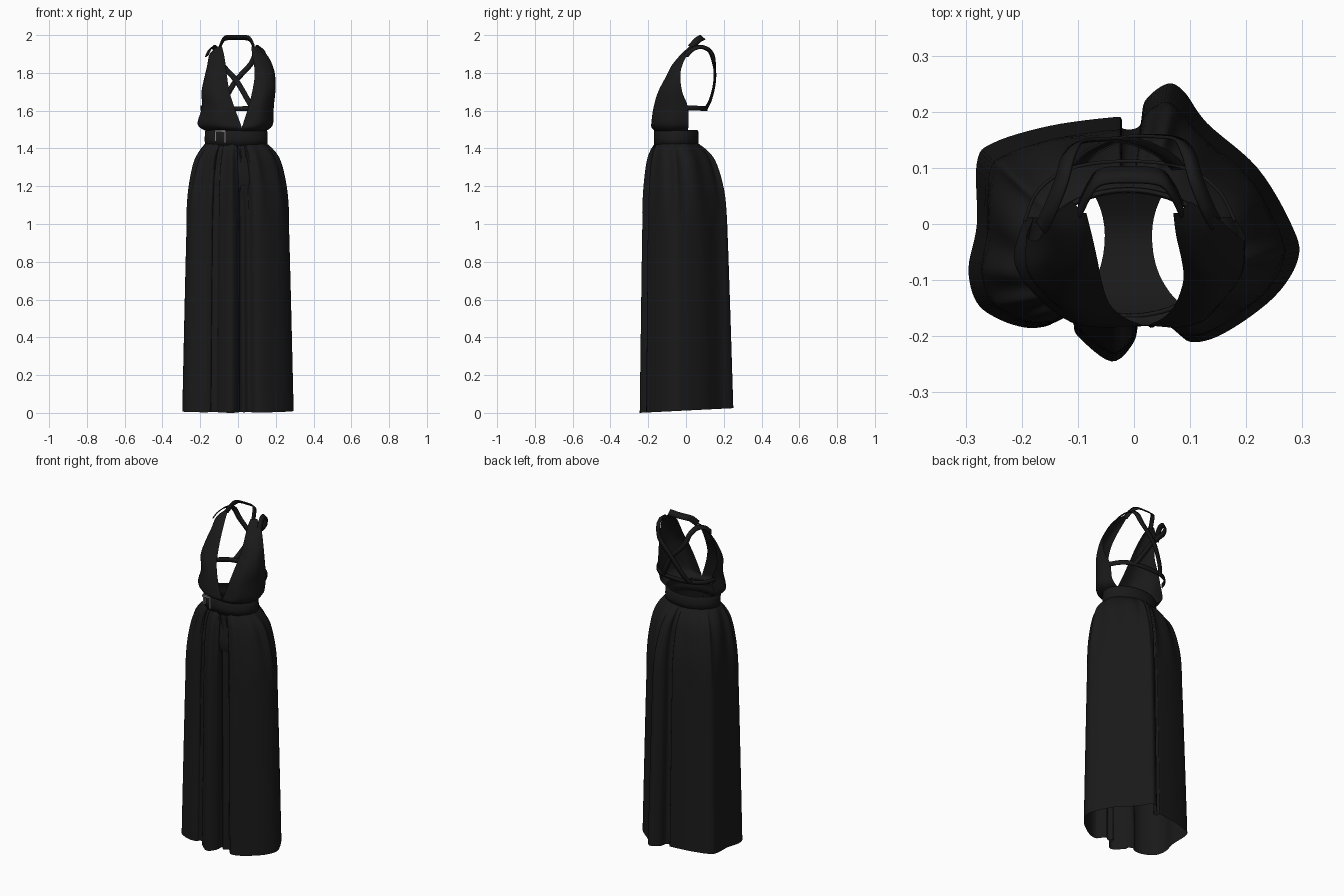
import bpy, bmesh, math
from mathutils import Vector

if "Cube" in bpy.data.objects:
    bpy.data.objects.remove(bpy.data.objects["Cube"])

def material(name, c):
    m = bpy.data.materials.new(name)
    m.diffuse_color = (c, c, c, 1)
    m.use_nodes = True
    m.node_tree.nodes["Principled BSDF"].inputs["Base Color"].default_value = m.diffuse_color
    return m

BLACK = material("black_cloth", 0.01)
GREY = material("buckle_metal", 0.2)

def spline(pts, n, closed=False):
    """Catmull-Rom curve through points of any dimension, n samples per span."""
    pts = [Vector(p) for p in pts]
    k = len(pts)
    get = (lambda i: pts[i % k]) if closed else (lambda i: pts[max(0, min(k - 1, i))])
    out = []
    for i in range(k if closed else k - 1):
        a, b, c, d = get(i - 1), get(i), get(i + 1), get(i + 2)
        for s in range(n):
            t = s / n
            out.append(0.5 * (2 * b + (c - a) * t + (2 * a - 5 * b + 4 * c - d) * t * t
                              + (3 * b - a - 3 * c + d) * t ** 3))
    if not closed:
        out.append(pts[-1])
    return out

def loft(name, rows, closed=False, thick=0.0, mat=BLACK):
    """Skin a grid of points (rows top to bottom, columns counter-clockwise)."""
    bm = bmesh.new()
    g = [[bm.verts.new(p) for p in r] for r in rows]
    n = len(rows[0])
    for a, b in zip(g, g[1:]):
        for j in range(n if closed else n - 1):
            k = (j + 1) % n
            bm.faces.new((a[j], b[j], b[k], a[k]))
    me = bpy.data.meshes.new(name)
    bm.to_mesh(me)
    bm.free()
    me.shade_smooth()
    ob = bpy.data.objects.new(name, me)
    bpy.context.collection.objects.link(ob)
    me.materials.append(mat)
    if thick:
        mod = ob.modifiers.new("thickness", 'SOLIDIFY')
        mod.thickness = thick
        mod.offset = 0
    return ob

def ribbon(name, pts, width, direction=None, centre=(0, 0.05, 1.77)):
    """Flat strap along a path; its width lies across the path or along a given direction."""
    path = spline(pts, 8)
    top, bottom = [], []
    for i, p in enumerate(path):
        tan = path[min(i + 1, len(path) - 1)] - path[max(i - 1, 0)]
        w = Vector(direction) if direction else tan.cross(p - Vector(centre))
        w = w.normalized() * width / 2
        top.append(p + w)
        bottom.append(p - w)
    return loft(name, [top, bottom], thick=0.006)

# Skirt: gathered waist ellipse flowing into a deeply folded hem
CX, CY = -0.01, -0.052
hem = [(-.28, -.14), (-.24, -.17), (-.19, -.185), (-.15, -.18), (-.14, -.165), (-.11, -.175),
       (-.10, -.20), (-.04, -.245), (0, -.21), (.01, -.165), (.03, -.185), (.055, -.17),
       (.07, -.18), (.10, -.21), (.16, -.195), (.25, -.13), (.293, -.06), (.28, 0),
       (.22, .10), (.13, .18), (.09, .235), (.06, .25), (.02, .22), (.01, .175),
       (-.02, .17), (-.022, .187), (-.04, .19), (-.15, .175), (-.25, .145), (-.28, .11),
       (-.28, 0), (-.295, -.08)]
hem = spline(hem, 6, closed=True)
flare = spline([(1.43, 0), (1.39, .27), (1.33, .50), (1.22, .69), (1.10, .80), (.90, .85),
                (.50, .92), (0, 1)], 4)
rows = []
for z, s in flare:
    row = []
    for i, h in enumerate(hem):
        a = math.atan2(h.y / 0.115, h.x / 0.16)
        ripple = 1 + 0.03 * math.sin(i * 2 * math.pi / 8) * math.sin(math.pi * min(1, s * 1.1))
        wx, wy = CX + 0.16 * math.cos(a), CY + 0.112 * math.sin(a)
        x, y = wx + (h.x - wx) * s, wy + (h.y - wy) * s
        if s < 0.82:
            x, y = CX + (x - CX) * ripple, CY + (y - CY) * ripple
        row.append((x, y, z + (0.0125 + 0.05 * h.y) * (1 - z / 1.43)))
    rows.append(row)
loft("skirt", rows, closed=True)

# Waistband
rows = []
for z, k in [(1.495, 0.97), (1.49, 1), (1.45, 1.01), (1.415, 1.0)]:
    rows.append([(CX + .162 * k * math.cos(t), CY + .114 * k * math.sin(t), z)
                 for t in [2 * math.pi * i / 64 for i in range(64)]])
loft("waistband", rows, closed=True, thick=0.006)

# Inner brief with two leg openings, swept from front waist to back waist
brief = spline([(-.16, 1.42, .155, 1), (-.18, 1.30, .19, 1), (-.18, 1.22, .17, .4),
                (-.15, 1.15, .10, .05), (-.09, 1.10, .055, 0), (-.02, 1.08, .042, 0),
                (.04, 1.10, .055, 0), (.09, 1.14, .09, .1), (.12, 1.22, .17, .4),
                (.10, 1.30, .19, 1), (.055, 1.42, .155, 1)], 4)
rows = []
for y, z, w, wrap in brief:
    row = []
    for j in range(21):
        a = (j / 10 - 1) * math.pi / 2
        row.append((CX + w * math.sin(a), y + (CY - y) * wrap * (1 - math.cos(a)), z))
    rows.append(row)
loft("inner_brief", rows)

# Bodice panels: z, inner edge, front, side, back edge, then left-side inner and outer shift
panel = [(1.94, .07, .02, .08, .02, .09, .03, .10, .04, -.015, -.01),
         (1.90, .075, -.02, .10, -.025, .13, -.01, .15, .01, 0, 0),
         (1.84, .085, -.065, .12, -.075, .165, -.05, .183, -.02, .02, .02),
         (1.78, .088, -.10, .14, -.105, .185, -.075, .197, -.03, .03, .02),
         (1.70, .075, -.14, .14, -.145, .192, -.09, .197, -.02, .03, .005),
         (1.62, .055, -.165, .13, -.165, .187, -.08, .18, .01, .035, 0),
         (1.54, .03, -.178, .12, -.175, .185, -.08, .17, .012, .04, -.025),
         (1.51, .02, -.18, .10, -.172, .172, -.08, .155, .012, .04, -.025),
         (1.492, .015, -.165, .09, -.145, .145, -.08, .13, .01, .04, -.02)]
for name, left in (("bodice_right", False), ("bodice_left", True)):
    rows = []
    for r in spline(panel, 4):
        pts = []
        for k in range(4):
            x, y = r[1 + 2 * k], r[2 + 2 * k]
            if left:
                u = min(1, k / 2)
                x = -x + r[9] * (1 - u) + r[10] * u
            pts.append((x, y, r[0]))
        row = spline(pts, 6)
        rows.append(row[::-1] if left else row)
    loft(name, rows)

# Halter band behind the neck
ribbon("neck_band", [(.085, .025, 1.935), (.068, .06, 1.972), (.045, .083, 1.986), (-.01, .088, 1.987),
                     (-.06, .083, 1.986), (-.08, .06, 1.972), (-.097, .025, 1.935)],
       0.036, direction=(0, -0.75, 0.65))

# Crossed back straps, from each shoulder to the opposite end of the back strap
cross = [(.145, 0, 1.89), (.13, .03, 1.922), (.11, .08, 1.938), (.095, .13, 1.915), (.07, .153, 1.85),
         (-.01, .155, 1.76), (-.07, .132, 1.66), (-.10, .105, 1.607)]
ribbon("cross_strap_right", cross, 0.028)
ribbon("cross_strap_left", [(-0.02 - x, y - 0.006, z) for x, y, z in cross], 0.028)

# Horizontal back strap
ribbon("back_strap", [(.18, .005, 1.615), (.15, .06, 1.613), (.09, .10, 1.612), (-.01, .112, 1.61),
                      (-.11, .10, 1.612), (-.17, .06, 1.613), (-.195, .005, 1.615)],
       0.026, direction=(0, 0, 1))

# Belt buckle: a top bar and two prongs
def bar(name, loc, size):
    bpy.ops.mesh.primitive_cube_add(size=1, location=loc)
    ob = bpy.context.object
    ob.name = name
    ob.scale = size
    ob.data.materials.append(GREY)

bar("buckle_top", (-.095, -.158, 1.492), (.06, .012, .012))
bar("buckle_prong_left", (-.12, -.150, 1.465), (.010, .012, .055))
bar("buckle_prong_right", (-.07, -.164, 1.462), (.010, .012, .065))
